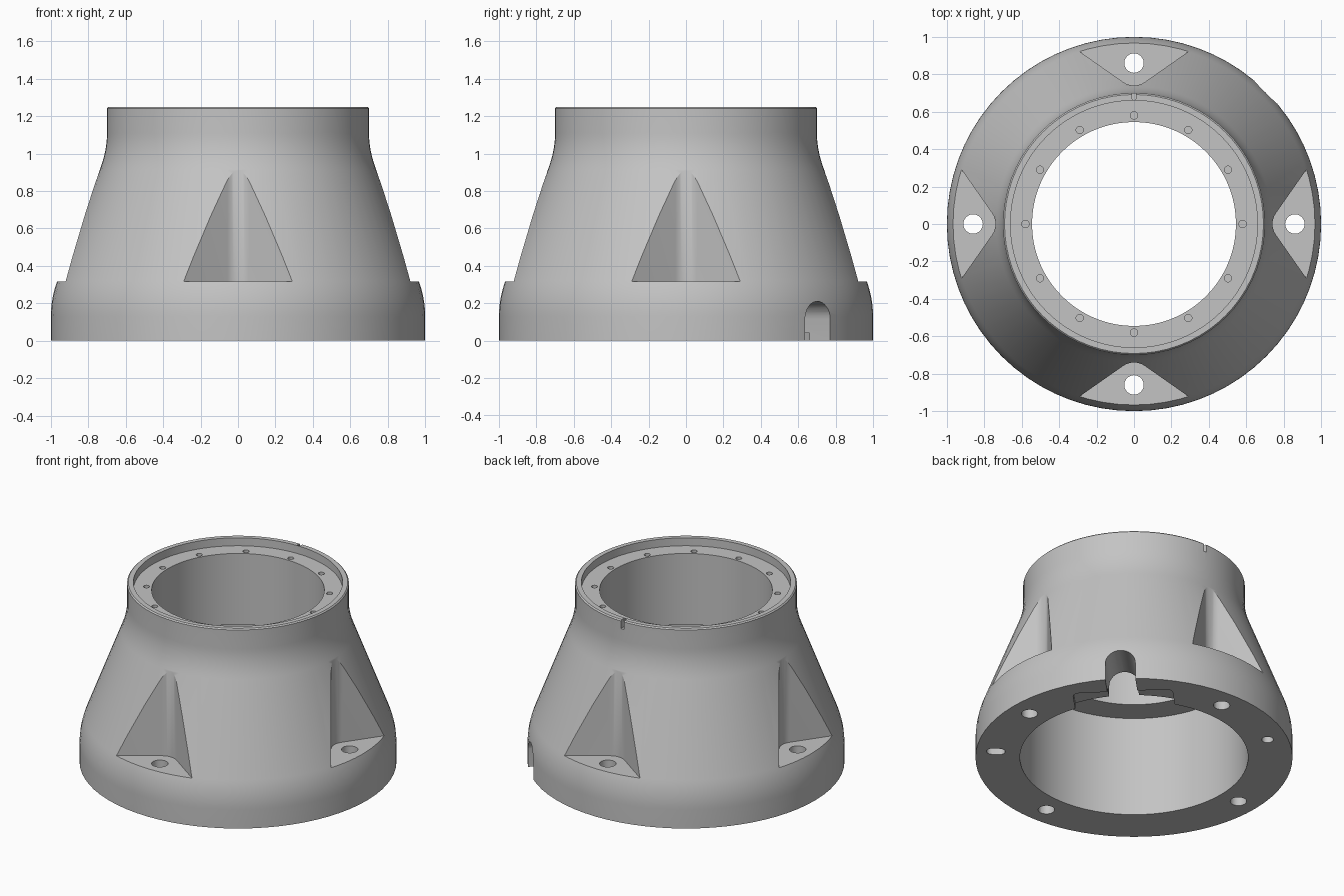
import bpy, bmesh
from math import sin, cos, tan, pi, radians
from mathutils import Matrix, Vector

if "Cube" in bpy.data.objects:
    bpy.data.objects.remove(bpy.data.objects["Cube"])

SEGMENTS = 72
grey = bpy.data.materials.new("cast grey")
grey.use_nodes = True
colour = (0.55, 0.55, 0.55, 1)
grey.diffuse_color = colour
grey.node_tree.nodes["Principled BSDF"].inputs["Base Color"].default_value = colour


def make_object(name, bm):
    bmesh.ops.recalc_face_normals(bm, faces=bm.faces)
    mesh = bpy.data.meshes.new(name)
    bm.to_mesh(mesh)
    bm.free()
    mesh.materials.append(grey)
    obj = bpy.data.objects.new(name, mesh)
    bpy.context.collection.objects.link(obj)
    return obj


def lathe(name, profile):
    """Revolve a closed (radius, height) profile about the z axis."""
    bm = bmesh.new()
    rings = [[bm.verts.new((r * cos(2 * pi * i / SEGMENTS), r * sin(2 * pi * i / SEGMENTS), z))
              for i in range(SEGMENTS)] for r, z in profile]
    for a, b in zip(rings, rings[1:] + rings[:1]):
        for i in range(SEGMENTS):
            j = (i + 1) % SEGMENTS
            bm.faces.new((a[i], a[j], b[j], b[i]))
    return make_object(name, bm)


def fillet(a, corner, b, steps=8):
    """Rounded corner that runs from a to b."""
    a, c, b = Vector(a), Vector(corner), Vector(b)
    return [tuple(a * (1 - t) ** 2 + c * 2 * t * (1 - t) + b * t * t)
            for t in (k / steps for k in range(steps + 1))]


def arc(cx, cy, r, start, end, steps=10):
    return [(cx + r * cos(radians(start + (end - start) * k / steps)),
             cy + r * sin(radians(start + (end - start) * k / steps))) for k in range(steps + 1)]


cutters = []


def cut_prism(name, outline, low, high, angle, sideways=False):
    """Prism cutter; outline is (radial, tangential), or (tangential, height) if sideways."""
    bm = bmesh.new()

    def place(p, h):
        return (h, p[0], p[1]) if sideways else (p[0], p[1], h)
    bottom = [bm.verts.new(place(p, low)) for p in outline]
    top = [bm.verts.new(place(p, high)) for p in outline]
    bm.faces.new(bottom)
    bm.faces.new(top)
    for i in range(len(outline)):
        j = (i + 1) % len(outline)
        bm.faces.new((bottom[i], bottom[j], top[j], top[i]))
    bmesh.ops.rotate(bm, verts=bm.verts, matrix=Matrix.Rotation(radians(angle), 3, 'Z'))
    obj = make_object(name, bm)
    obj.hide_render = True
    cutters.append(obj)


def cut_hole(name, radius, r, low, high, angle, tangent=0.0, stretch=0.0, steps=12):
    """Round hole, or a radial slot when stretched."""
    outline = arc(radius + stretch, tangent, r, -90, 90, steps) + \
        arc(radius - stretch, tangent, r, 90, 270, steps)
    if not stretch:
        outline = arc(radius, tangent, r, 0, 360, 2 * steps)[:-1]
    cut_prism(name, outline, low, high, angle)


# Hollow body: flanged base, conical shell, collar, stepped bore
profile = [(0.72, 0), (1.0, 0)]
profile += fillet((1.0, 0.13), (1.0, 0.228), (0.965, 0.321))
profile += fillet((0.738, 0.915), (0.70, 1.015), (0.70, 1.11))
profile += [(0.70, 1.242), (0.692, 1.25), (0.66, 1.25), (0.66, 1.195),
            (0.545, 1.195), (0.545, 0.70), (0.72, 0.70)]
body = lathe("housing_body", profile)

# Four wedge pockets with bolt holes through their floors
slope, apex_round, vertex = radians(35), 0.1, 0.718
centre = vertex + apex_round / cos(slope)
side = 0.5
reach = vertex + side * tan(slope)
wedge = [(reach, side)] + arc(centre, 0, apex_round, 180 - 35, 180 + 35) + \
    [(reach, -side), (1.3, -side), (1.3, side)]
for quarter in range(4):
    cut_prism("pocket_cutter", wedge, 0.315, 1.15, 90 * quarter)
    cut_hole("bolt_hole_cutter", 0.86, 0.052, -0.1, 0.4, 90 * quarter)

# Ring of screw holes in the top ledge
for k in range(12):
    cut_hole("ledge_hole_cutter", 0.58, 0.02, 1.1, 1.22, 30 * k, steps=6)

# Alignment slot in the collar
cut_hole("collar_slot_cutter", 0.69, 0.012, 1.19, 1.3, 90, stretch=0.015, steps=5)

# Arched cable opening, cover recess and its screw holes
arch = [(0.095, -0.05)] + arc(0, 0.115, 0.095, 0, 180, 16) + [(-0.095, -0.05)]
cut_prism("cable_opening_cutter", arch, 0.6, 1.1, 45, sideways=True)
recess = [(0.5, -0.315)] + arc(0.80, -0.275, 0.04, -90, 0, 5) + \
    arc(0.80, 0.275, 0.04, 0, 90, 5) + [(0.5, 0.315)]
cut_prism("cover_recess_cutter", recess, -0.05, 0.04, 45)
for s in (-1, 1):
    cut_hole("cover_screw_cutter", 0.808, 0.014, 0.02, 0.12, 45, tangent=0.236 * s, steps=5)

# Locating hole and slot in the base
cut_hole("locating_hole_cutter", 0.872, 0.037, -0.1, 0.1, 125)
cut_hole("locating_slot_cutter", 0.875, 0.037, -0.1, 0.1, -35, stretch=0.022)

# Carve the body, then drop the cutters
for cutter in cutters:
    mod = body.modifiers.new("cut", 'BOOLEAN')
    mod.operation = 'DIFFERENCE'
    mod.solver = 'EXACT'
    mod.object = cutter
bpy.context.view_layer.update()
carved = bpy.data.meshes.new_from_object(body.evaluated_get(bpy.context.evaluated_depsgraph_get()))
body.modifiers.clear()
body.data = carved
carved.materials.clear()
carved.materials.append(grey)
for poly in carved.polygons:
    poly.material_index = 0
for cutter in cutters:
    bpy.data.objects.remove(cutter)

# Smooth curved walls, crisp edges
bpy.ops.object.select_all(action='DESELECT')
body.select_set(True)
bpy.context.view_layer.objects.active = body
bpy.ops.object.shade_smooth_by_angle(angle=radians(25))
